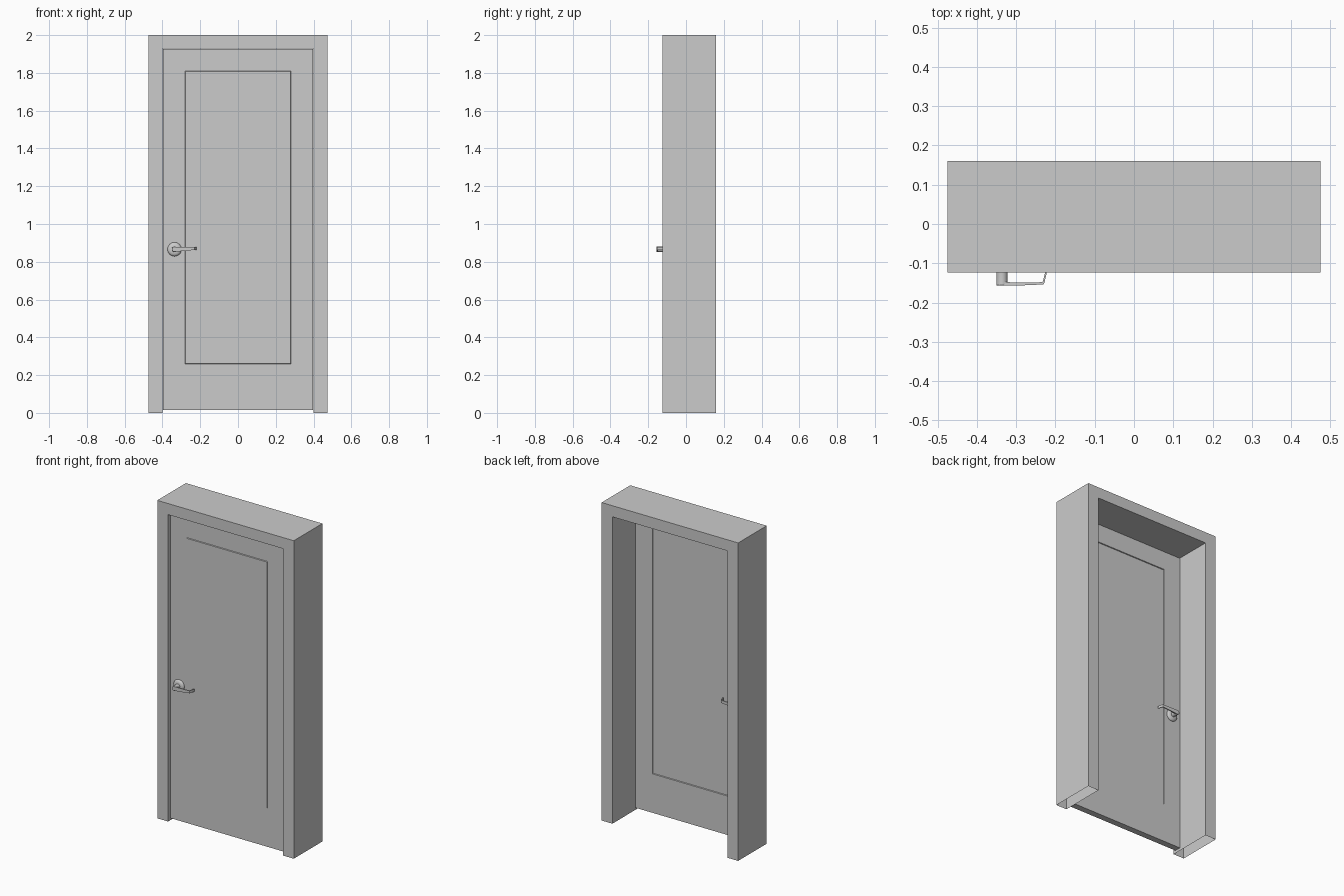
import bpy, bmesh, math
from mathutils import Matrix, Vector

if "Cube" in bpy.data.objects:
    bpy.data.objects.remove(bpy.data.objects["Cube"])

DOOR_Y = -0.085      # middle plane of the door leaf
HX, HZ = -0.336, 0.866   # handle spindle position


def finish(name, bm, smooth=False):
    bmesh.ops.recalc_face_normals(bm, faces=bm.faces)
    me = bpy.data.meshes.new(name)
    bm.to_mesh(me)
    bm.free()
    ob = bpy.data.objects.new(name, me)
    bpy.context.collection.objects.link(ob)
    if smooth:
        bpy.ops.object.select_all(action='DESELECT')
        ob.select_set(True)
        bpy.context.view_layer.objects.active = ob
        bpy.ops.object.shade_smooth_by_angle(angle=math.radians(35))
    return ob


# Frame: U-shaped profile extruded through the wall, open under the jambs
bm = bmesh.new()
profile = [(-0.475, 0), (-0.475, 2), (0.475, 2), (0.475, 0),
           (0.4, 0), (0.4, 1.93), (-0.4, 1.93), (-0.4, 0)]
face = bm.faces.new([bm.verts.new((x, -0.124, z)) for x, z in profile])
ext = bmesh.ops.extrude_face_region(bm, geom=[face], use_keep_orig=True)
bmesh.ops.translate(bm, vec=(0, 0.284, 0),
                    verts=[v for v in ext['geom'] if isinstance(v, bmesh.types.BMVert)])
bmesh.ops.recalc_face_normals(bm, faces=bm.faces)
feet = [f for f in bm.faces if all(v.co.z < 1e-5 for v in f.verts)]
bmesh.ops.delete(bm, geom=feet, context='FACES')
me_ob = finish("door_frame", bm)

# Door leaf with one large panel, raised in front and sunk behind
bm = bmesh.new()
z0, z1 = 0.015, 1.926
bmesh.ops.create_cube(bm, size=1, matrix=Matrix.Translation((0, DOOR_Y, (z0 + z1) / 2))
                      @ Matrix.Diagonal((0.794, 0.04, z1 - z0, 1)))
bm.normal_update()
for f in [f for f in bm.faces if abs(f.normal.y) > 0.9]:
    front = f.normal.y < 0
    bmesh.ops.inset_individual(bm, faces=[f], thickness=0.1)
    for v in f.verts:
        v.co.x = math.copysign(0.28, v.co.x)
        v.co.z = 1.81 if v.co.z > 1 else 0.26
    bmesh.ops.inset_individual(bm, faces=[f], thickness=0.003)
    for v in f.verts:
        v.co.y -= 0.005
finish("door_leaf", bm)


def lathe(name, pts, side, seg=32):
    """Revolve (radius, distance from door face) around the spindle."""
    bm = bmesh.new()
    y_face = DOOR_Y + side * 0.02
    rings = []
    for r, d in pts:
        rings.append([bm.verts.new((HX + r * math.cos(2 * math.pi * i / seg), y_face + side * d,
                                    HZ + r * math.sin(2 * math.pi * i / seg)))
                      for i in range(seg)])
    for a, b in zip(rings, rings[1:]):
        for i in range(seg):
            j = (i + 1) % seg
            bm.faces.new((a[i], a[j], b[j], b[i]))
    bm.faces.new(rings[-1])
    return finish(name, bm, True)


def lever(name, side):
    """Tapered grip sweeping sideways, then returning to the door."""
    # x, outer distance, inner x, inner distance, centre z, half height
    stations = [(-0.342, 0.052, -0.342, 0.042, HZ, 0.013),
                (-0.300, 0.052, -0.300, 0.044, HZ + 0.001, 0.011),
                (-0.260, 0.050, -0.260, 0.044, HZ + 0.003, 0.009),
                (-0.231, 0.049, -0.234, 0.043, HZ + 0.005, 0.008),
                (-0.228, 0.045, -0.232, 0.041, HZ + 0.005, 0.008),
                (-0.221, 0.014, -0.225, 0.014, HZ + 0.005, 0.008)]
    bm = bmesh.new()
    y_face = DOOR_Y + side * 0.02
    rings = []
    for xo, do, xi, di, z, h in stations:
        yo, yi = y_face + side * do, y_face + side * di
        rings.append([bm.verts.new(c) for c in
                      ((xo, yo, z - h), (xo, yo, z + h), (xi, yi, z + h), (xi, yi, z - h))])
    for a, b in zip(rings, rings[1:]):
        for i in range(4):
            j = (i + 1) % 4
            bm.faces.new((a[i], a[j], b[j], b[i]))
    bm.faces.new(rings[0])
    bm.faces.new(rings[-1])
    return finish(name, bm, True)


# Domed rose, neck and lever on both faces of the door
dome = [(0.037, -0.004), (0.037, 0.003), (0.034, 0.008), (0.027, 0.012), (0.019, 0.014)]
neck = [(0.015, 0.008), (0.014, 0.03), (0.0145, 0.050), (0.013, 0.052)]
for side, tag in ((-1, "front"), (1, "back")):
    lathe("handle_rose_" + tag, dome, side)
    lathe("handle_neck_" + tag, neck, side)
    lever("handle_lever_" + tag, side)
